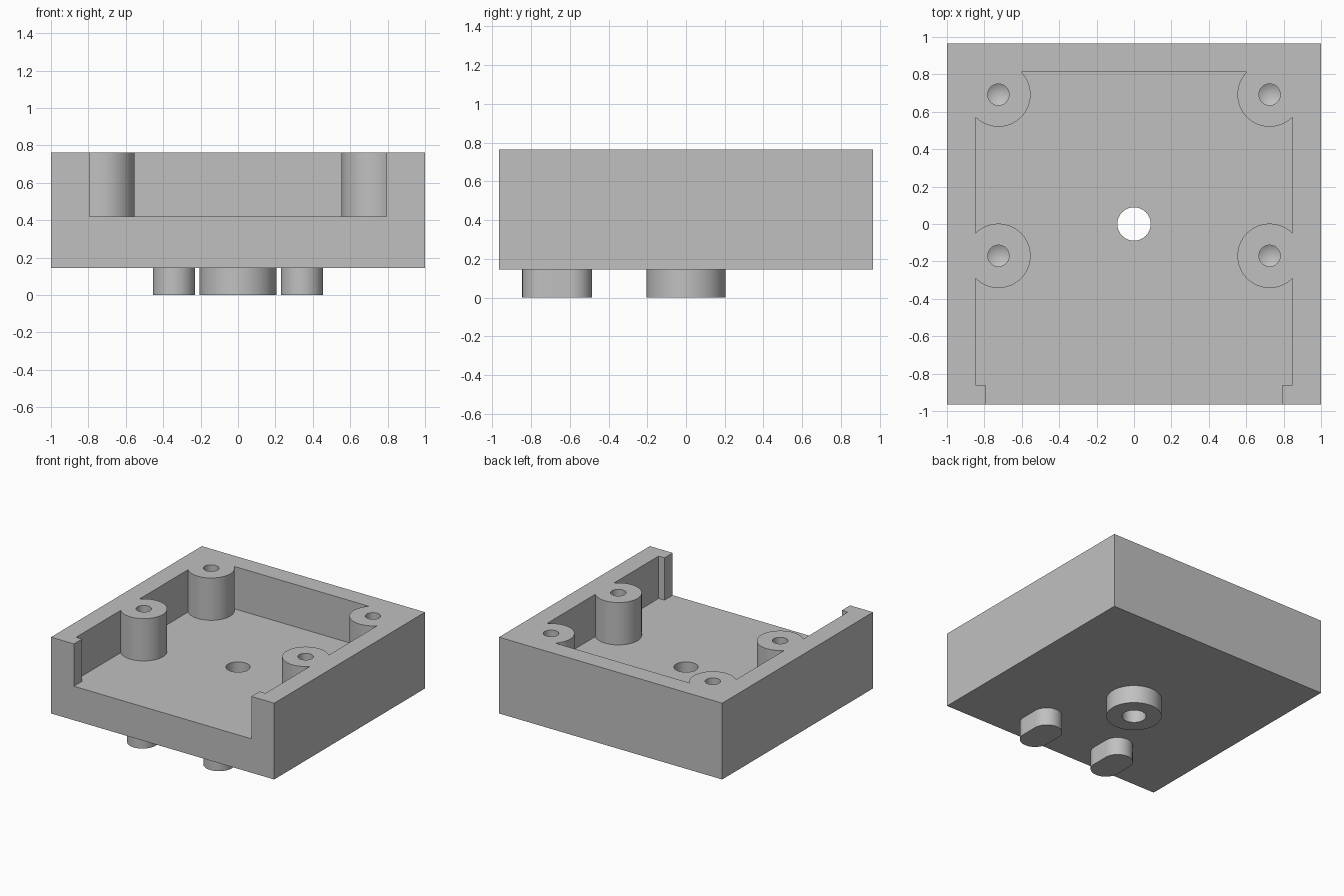
import bpy
import bmesh
import math

cube = bpy.data.objects.get("Cube")
if cube:
    bpy.data.objects.remove(cube, do_unlink=True)

# Main dimensions
BASE, FLOOR, TOP = 0.145, 0.42, 0.763
HALF_Y = 0.965
POSTS = [(x, y) for x in (-0.725, 0.725) for y in (0.692, -0.17)]

grey = bpy.data.materials.new("plain grey")
grey.use_nodes = True
colour = (0.53, 0.53, 0.53, 1)
grey.diffuse_color = colour
grey.node_tree.nodes["Principled BSDF"].inputs["Base Color"].default_value = colour


def prism(name, outline, z0, z1):
    """Extrude a counter-clockwise outline from z0 up to z1."""
    bm = bmesh.new()
    face = bm.faces.new([bm.verts.new((x, y, z0)) for x, y in outline])
    top = bmesh.ops.extrude_face_region(bm, geom=[face])["geom"]
    bmesh.ops.translate(bm, vec=(0, 0, z1 - z0),
                        verts=[v for v in top if isinstance(v, bmesh.types.BMVert)])
    bmesh.ops.recalc_face_normals(bm, faces=bm.faces)
    mesh = bpy.data.meshes.new(name)
    bm.to_mesh(mesh)
    bm.free()
    mesh.materials.append(grey)
    obj = bpy.data.objects.new(name, mesh)
    bpy.context.collection.objects.link(obj)
    return obj


def rectangle(hx, y0, y1):
    return [(-hx, y0), (hx, y0), (hx, y1), (-hx, y1)]


def slot(cx, cy, radius, straight=0, steps=32):
    """Circle, or an obround stretched along y by the straight length."""
    points = []
    for side in (1, -1):
        start = 0 if side > 0 else math.pi
        count = steps + 1 if straight else steps
        for i in range(count):
            a = start + math.pi * i / steps
            points.append((cx + radius * math.cos(a),
                           cy + side * straight / 2 + radius * math.sin(a)))
    return points


def combine(target, tool, operation):
    """Apply a boolean and discard the tool."""
    tool.hide_render = True
    mod = target.modifiers.new("boolean", "BOOLEAN")
    mod.operation = operation
    mod.solver = "EXACT"
    mod.object = tool
    bpy.context.view_layer.update()
    graph = bpy.context.evaluated_depsgraph_get()
    mesh = bpy.data.meshes.new_from_object(target.evaluated_get(graph))
    target.modifiers.clear()
    target.data = mesh
    bpy.data.objects.remove(tool, do_unlink=True)


# Solid block
body = prism("housing", rectangle(1, -HALF_Y, HALF_Y), BASE, TOP)

# Cavity with a narrower front opening, leaving the screw posts standing
cavity_outline = [(-0.795, -1.2), (0.795, -1.2), (0.795, -0.86), (0.848, -0.86),
                  (0.848, 0.813), (-0.848, 0.813), (-0.848, -0.86), (-0.795, -0.86)]
cavity = prism("cavity_cutter", cavity_outline, FLOOR, 1)
for x, y in POSTS:
    combine(cavity, prism("post_cutter", slot(x, y, 0.172), 0.3, 1.2), "DIFFERENCE")
combine(body, cavity, "DIFFERENCE")

# Round boss below, and the hole through it
combine(body, prism("boss", slot(0, 0, 0.205), 0, 0.25), "UNION")
combine(body, prism("centre_hole_cutter", slot(0, 0, 0.089), -0.2, 0.9), "DIFFERENCE")

# Two locating pegs below
for x in (-0.342, 0.342):
    combine(body, prism("peg", slot(x, -0.665, 0.113, 0.135), 0, 0.25), "UNION")

# Blind screw holes with drilled conical ends
for x, y in POSTS:
    drill = prism("drill_cutter", slot(x, y, 0.057), 0.47, 0.9)
    for v in drill.data.vertices:
        v.select = False
    bm = bmesh.new()
    bm.from_mesh(drill.data)
    end = min(bm.faces, key=lambda f: f.calc_center_median().z)
    tip = bmesh.ops.poke(bm, faces=[end])["verts"][0]
    tip.co.z -= 0.033
    bm.to_mesh(drill.data)
    bm.free()
    combine(body, drill, "DIFFERENCE")

# Smooth round walls, crisp corners
bpy.ops.object.select_all(action="DESELECT")
body.select_set(True)
bpy.context.view_layer.objects.active = body
bpy.ops.object.shade_smooth_by_angle(angle=math.radians(30))
